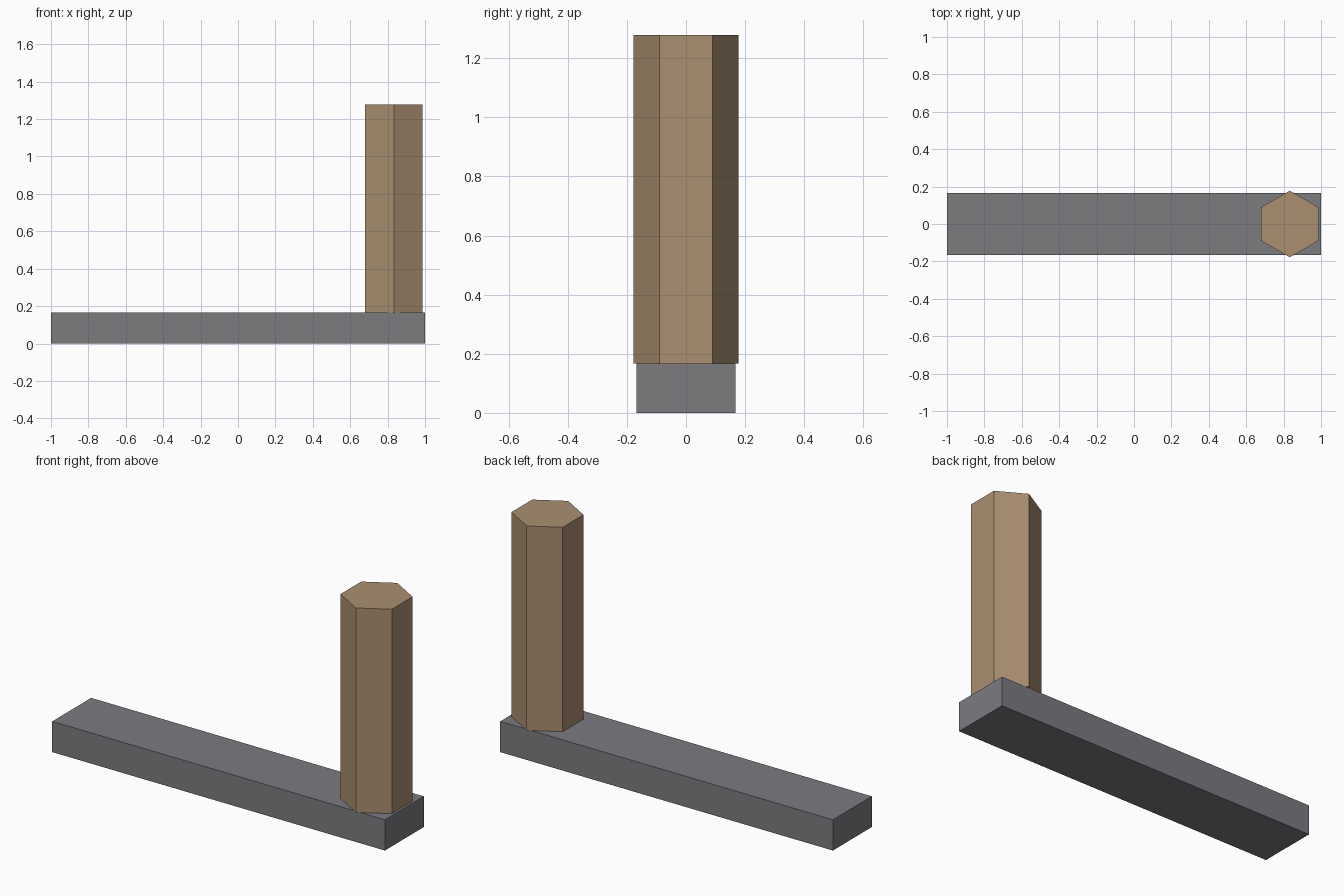
import bpy
import bmesh
from math import cos, sin, pi

cube = bpy.data.objects.get("Cube")
if cube:
    bpy.data.objects.remove(cube, do_unlink=True)


def make_material(name, rgb):
    mat = bpy.data.materials.new(name)
    mat.use_nodes = True
    mat.diffuse_color = (*rgb, 1)
    mat.node_tree.nodes["Principled BSDF"].inputs["Base Color"].default_value = (*rgb, 1)
    return mat


def make_prism(name, outline, bottom, top, mat):
    """Extrude a flat outline from bottom to top as a closed, flat-shaded solid."""
    bm = bmesh.new()
    base = bm.faces.new([bm.verts.new((x, y, bottom)) for x, y in outline])
    cap = bmesh.ops.extrude_face_region(bm, geom=[base], use_keep_orig=True)
    verts = [v for v in cap["geom"] if isinstance(v, bmesh.types.BMVert)]
    bmesh.ops.translate(bm, verts=verts, vec=(0, 0, top - bottom))
    bmesh.ops.recalc_face_normals(bm, faces=bm.faces)
    mesh = bpy.data.meshes.new(name)
    bm.to_mesh(mesh)
    bm.free()
    mesh.materials.append(mat)
    obj = bpy.data.objects.new(name, mesh)
    bpy.context.collection.objects.link(obj)
    return obj


grey = make_material("stone grey", (0.2, 0.196, 0.213))
tan = make_material("wood tan", (0.4, 0.272, 0.165))

HALF_WIDTH = 0.167
BASE_TOP = 0.167

# Long flat base
make_prism("base", [(-1, -HALF_WIDTH), (1, -HALF_WIDTH), (1, HALF_WIDTH), (-1, HALF_WIDTH)],
           0, BASE_TOP, grey)

# Hexagonal handle with corners pointing to front and back
RADIUS, CENTRE_X = 0.178, 0.833
hexagon = [(CENTRE_X + RADIUS * sin(i * pi / 3), RADIUS * cos(i * pi / 3)) for i in range(6)]
make_prism("handle", hexagon, BASE_TOP, 1.278, tan)
